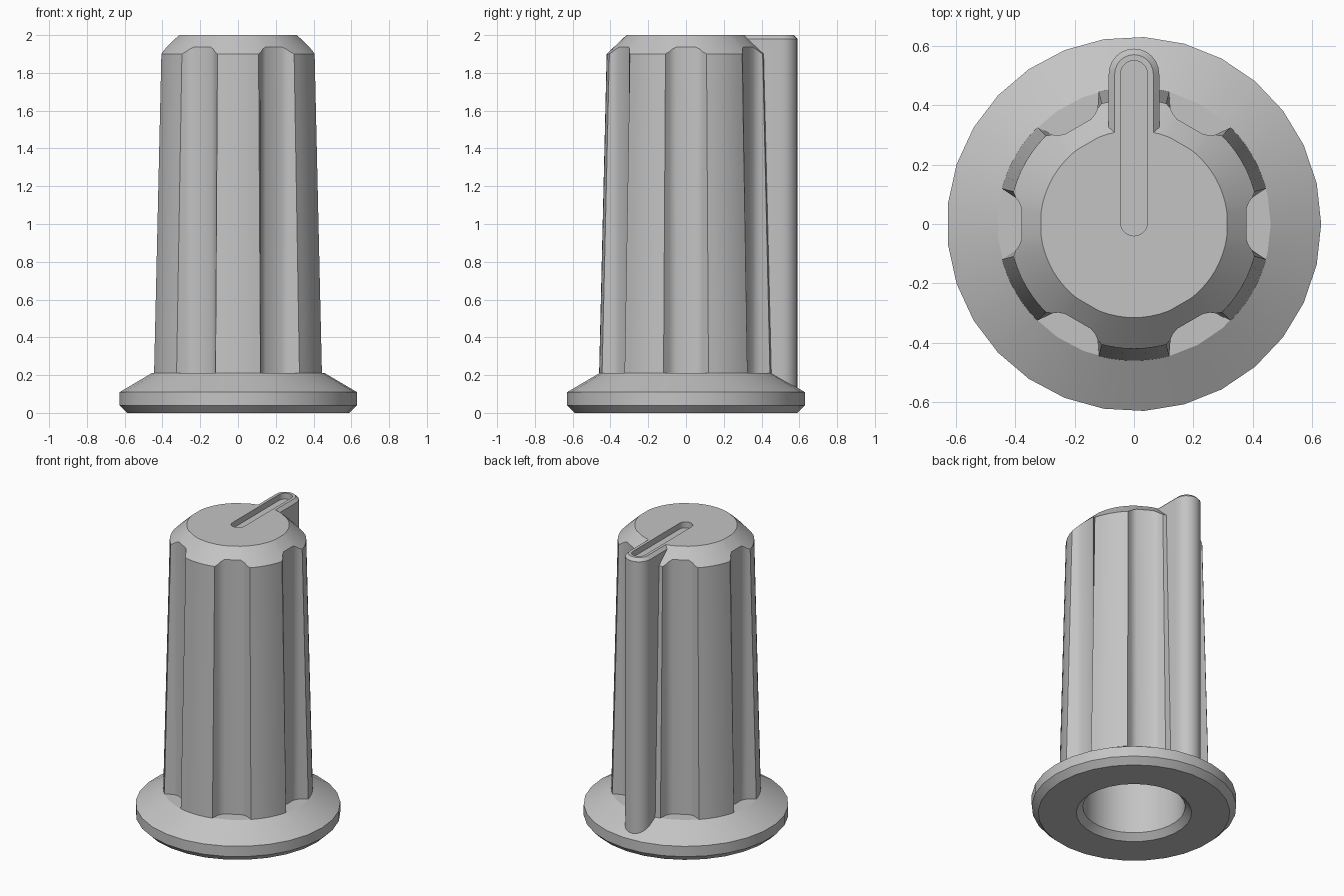
import bpy, bmesh
from math import sin, cos, pi, radians, hypot, atan2

cube = bpy.data.objects.get("Cube")
if cube:
    bpy.data.objects.remove(cube, do_unlink=True)

grey = bpy.data.materials.new("plain grey")
grey.use_nodes = True
COLOUR = (0.55, 0.55, 0.55, 1)
grey.diffuse_color = COLOUR
grey.node_tree.nodes["Principled BSDF"].inputs["Base Color"].default_value = COLOUR


def loft(name, rings, capped=True):
    """Skin matching rings of points; cap the ends or join last to first."""
    bm = bmesh.new()
    loops = [[bm.verts.new(p) for p in ring] for ring in rings]
    n = len(loops[0])
    pairs = list(zip(loops, loops[1:]))
    if not capped:
        pairs.append((loops[-1], loops[0]))
    for a, b in pairs:
        for i in range(n):
            j = (i + 1) % n
            bm.faces.new((a[i], a[j], b[j], b[i]))
    if capped:
        bm.faces.new(loops[0][::-1])
        bm.faces.new(loops[-1])
    bmesh.ops.recalc_face_normals(bm, faces=bm.faces)
    mesh = bpy.data.meshes.new(name)
    bm.to_mesh(mesh)
    bm.free()
    mesh.materials.append(grey)
    obj = bpy.data.objects.new(name, mesh)
    bpy.context.collection.objects.link(obj)
    return obj


def circle(r, z, sides):
    return [(r * cos(2 * pi * i / sides), r * sin(2 * pi * i / sides), z)
            for i in range(sides)]


def capsule(w, y0, y1, z, steps=12):
    """Slot outline of half width w running along y, round at both ends."""
    pts = []
    for centre, start in ((y1 - w, 0), (y0 + w, pi)):
        for i in range(steps + 1):
            a = start + pi * i / steps
            pts.append((w * cos(a), centre + w * sin(a), z))
    return pts


def combine(target, tool, operation):
    """Apply a boolean and drop the helper solid."""
    mod = target.modifiers.new(operation.title(), 'BOOLEAN')
    mod.operation, mod.object, mod.solver = operation, tool, 'EXACT'
    bpy.context.view_layer.objects.active = target
    bpy.ops.object.modifier_apply(modifier=mod.name)
    bpy.data.objects.remove(tool, do_unlink=True)


BORE, BASE_Z, TOP_Z, TOP_R = 0.315, 0.21, 2.0, 0.315

# Flared skirt with a chamfered bore
skirt_profile = [(BORE, BASE_Z), (0.46, BASE_Z), (0.63, 0.11), (0.63, 0.04),
                 (0.59, 0), (0.355, 0), (BORE, 0.04)]
skirt = loft("skirt", [circle(r, z, 29) for r, z in skirt_profile], capped=False)


def fluted_section(r):
    """Six lobes of radius r separated by flutes of fixed depth."""
    groove = [(0.378, 0.05), (0.386, 0.072), (0.398, 0.088)]
    pts = [(x, -y) for x, y in reversed(groove)] + groove
    pts += [(r * cos(a), r * sin(a)) for a in
            (radians(15 + 5 * i) for i in range(7))]
    out = []
    for k in range(6):
        c, s = cos(k * pi / 3), sin(k * pi / 3)
        out += [(x * c - y * s, x * s + y * c) for x, y in pts]
    return out


# Tapered fluted grip; its upper edge follows the conical chamfer
upper = fluted_section(0.42)
bottom_ring = [(x, y, BASE_Z) for x, y in fluted_section(0.46)]
chamfer_ring = [(x, y, TOP_Z - (hypot(x, y) - TOP_R) * 0.95) for x, y in upper]
top_ring = [(TOP_R * cos(atan2(y, x)), TOP_R * sin(atan2(y, x)), TOP_Z)
            for x, y in upper]
grip = loft("grip", [bottom_ring, chamfer_ring, top_ring])

# Pointer fin on the back, with a small bevel at its top
fin = loft("pointer_fin", [capsule(0.085, 0.15, 0.59, 0.1),
                           capsule(0.085, 0.15, 0.59, 1.98),
                           capsule(0.065, 0.17, 0.57, TOP_Z)])
combine(grip, fin, 'UNION')

# Indicator slot along the top
slot = loft("slot_cutter", [capsule(0.045, -0.04, 0.55, 1.96),
                            capsule(0.045, -0.04, 0.55, 2.1)])
combine(grip, slot, 'DIFFERENCE')

# Shaft bore from below
bore = loft("bore_cutter", [circle(BORE, -0.1, 29), circle(BORE, 1.7, 29)])
combine(grip, bore, 'DIFFERENCE')

# Smooth curved walls, crisp edges
bpy.ops.object.select_all(action='DESELECT')
for part in (skirt, grip):
    part.select_set(True)
bpy.context.view_layer.objects.active = grip
bpy.ops.object.shade_smooth_by_angle(angle=radians(25))
